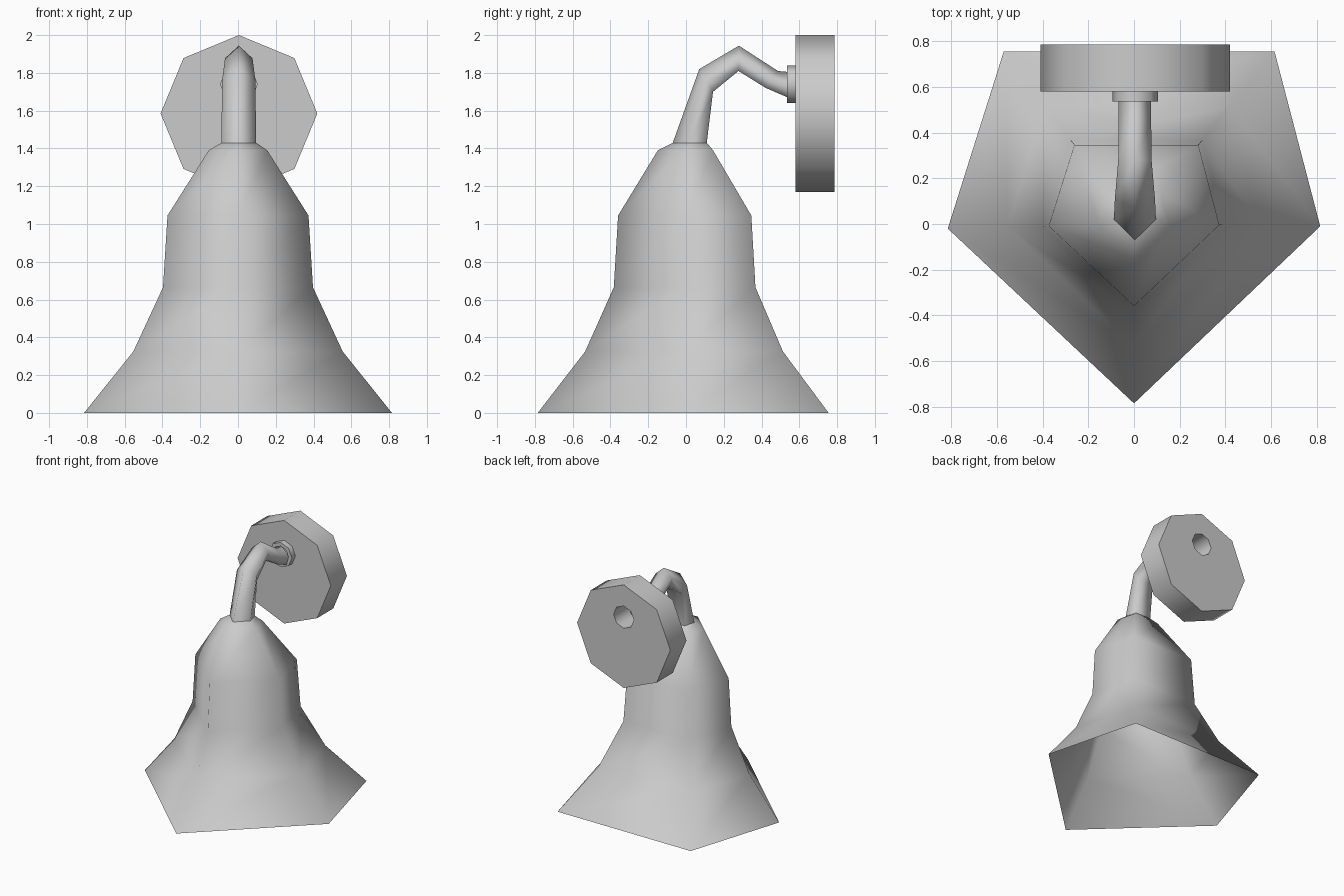
import bpy
from math import pi, sin, cos

if "Cube" in bpy.data.objects:
    bpy.data.objects.remove(bpy.data.objects["Cube"])


def make(name, verts, faces, angle=None):
    mesh = bpy.data.meshes.new(name)
    mesh.from_pydata(verts, [], faces)
    mesh.update()
    ob = bpy.data.objects.new(name, mesh)
    bpy.context.collection.objects.link(ob)
    bpy.ops.object.select_all(action='DESELECT')
    ob.select_set(True)
    bpy.context.view_layer.objects.active = ob
    if angle is None:
        bpy.ops.object.shade_smooth()
    else:
        bpy.ops.object.shade_smooth_by_angle(angle=angle)
    return ob


def loft(name, rings, angle=None, closed=False):
    """Skin a sequence of equal rings; closed joins the last ring to the first."""
    n, m = len(rings[0]), len(rings)
    verts = [p for r in rings for p in r]
    faces = []
    for i in range(m if closed else m - 1):
        a, b = i * n, (i + 1) % m * n
        for k in range(n):
            j = (k + 1) % n
            faces.append((a + k, a + j, b + j, b + k))
    return make(name, verts, faces, angle)


def arm_section(outer, inner, side):
    """Five-sided section: a point on the outside of the bend, flat on the inside."""
    (y0, z0), (y1, z1) = outer, inner
    ym, zm = (y0 + y1) / 2, (z0 + z1) / 2
    c, w = 0.004, side * 0.74
    return [(c, y0, z0), (c + side, ym, zm), (c + w, y1, z1),
            (c - w, y1, z1), (c - side, ym, zm)]


def octagon(r, y, z):
    return [(0.005 + r * sin(k * pi / 4), y, z + r * cos(k * pi / 4)) for k in range(8)]


# Bent arm sections from shade to wall
arm = [arm_section(*s) for s in (
    ((-0.07, 1.43), (0.11, 1.43), 0.092),
    ((0.07, 1.82), (0.143, 1.70), 0.088),
    ((0.28, 1.944), (0.278, 1.81), 0.073),
    ((0.487, 1.81), (0.423, 1.72), 0.071),
    ((0.55, 1.804), (0.55, 1.665), 0.071))]
loft("arm", arm)

# Flared bell shade, open at the bottom
outline = [(0, -0.785), (0.815, -0.01), (0.615, 0.755), (-0.57, 0.755), (-0.815, -0.02)]
profile = [(0, 1), (0.325, 0.68), (0.665, 0.487), (1.045, 0.458), (1.39, 0.19)]
loft("shade", [[(x * s, y * s, z) for x, y in outline] for z, s in profile] + [arm[0]])

# Collar where the arm meets the plate
loft("collar", [octagon(0.1, 0.535, 1.74), octagon(0.1, 0.60, 1.74),
                octagon(0.07, 0.60, 1.74), octagon(0.07, 0.535, 1.74)], 0.9, True)

# Wall plate with an off-centre hole behind the collar
loft("wall_plate", [octagon(0.415, 0.58, 1.585), octagon(0.415, 0.785, 1.585),
                    octagon(0.09, 0.785, 1.74), octagon(0.09, 0.58, 1.74)], 0.9, True)
